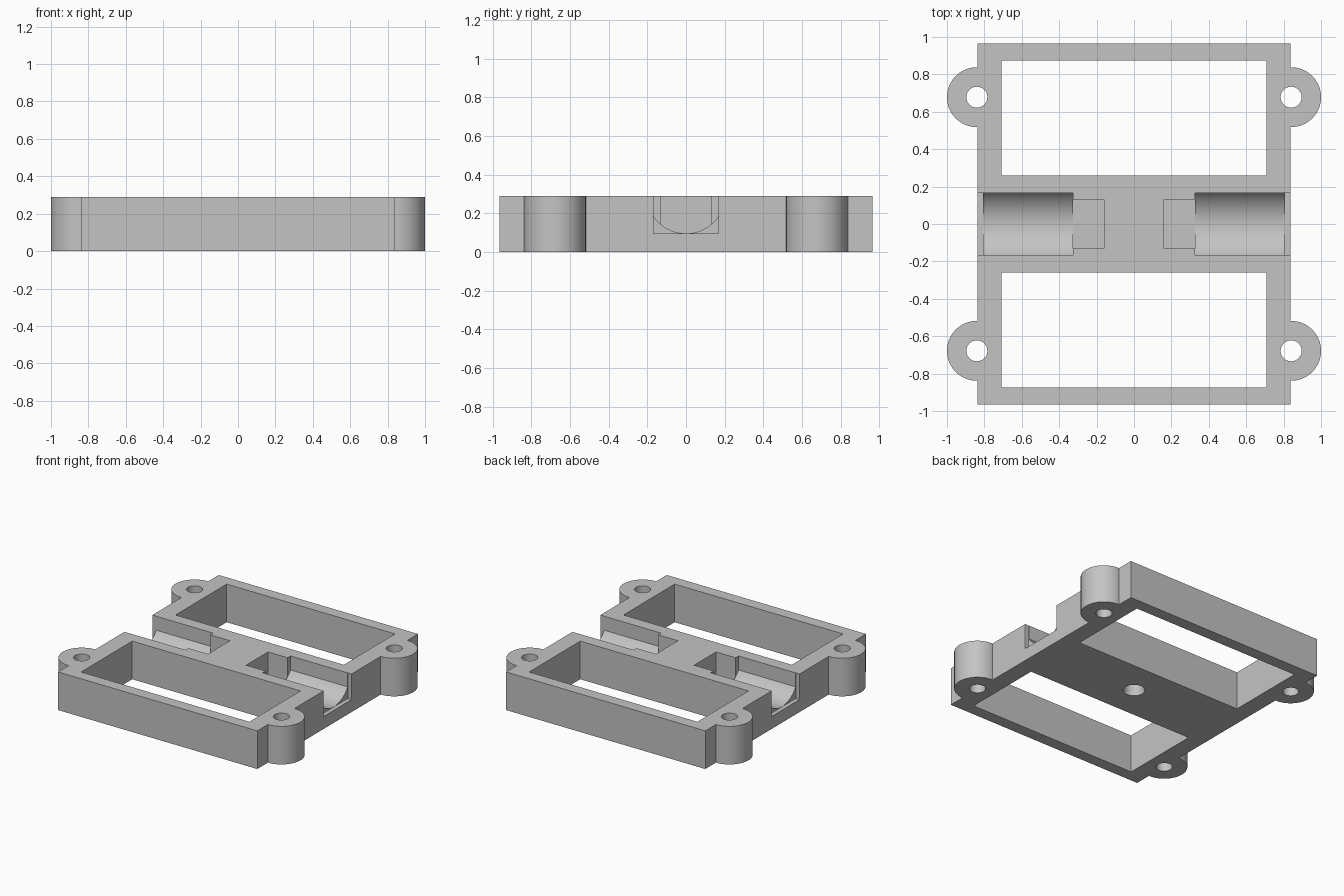
import bpy
import bmesh
from math import sin, cos, asin, pi

if "Cube" in bpy.data.objects:
    bpy.data.objects.remove(bpy.data.objects["Cube"], do_unlink=True)

HEIGHT = 0.29
FLOOR = 0.095

grey = bpy.data.materials.new("plain grey")
grey.use_nodes = True
colour = (0.55, 0.55, 0.55, 1)
grey.diffuse_color = colour
grey.node_tree.nodes["Principled BSDF"].inputs["Base Color"].default_value = colour


def prism(name, rings):
    """Solid through a list of matching rings of points, capped at both ends."""
    bm = bmesh.new()
    loops = [[bm.verts.new(p) for p in ring] for ring in rings]
    n = len(loops[0])
    for low, high in zip(loops, loops[1:]):
        for i in range(n):
            j = (i + 1) % n
            bm.faces.new((low[i], low[j], high[j], high[i]))
    bm.faces.new(loops[0][::-1])
    bm.faces.new(loops[-1])
    bmesh.ops.recalc_face_normals(bm, faces=bm.faces)
    mesh = bpy.data.meshes.new(name)
    bm.to_mesh(mesh)
    bm.free()
    mesh.materials.append(grey)
    obj = bpy.data.objects.new(name, mesh)
    bpy.context.collection.objects.link(obj)
    return obj


def box(name, x0, x1, y0, y1, z0, z1):
    return prism(name, [[(x0, y0, z), (x1, y0, z), (x1, y1, z), (x0, y1, z)]
                        for z in (z0, z1)])


def turned(name, x, y, levels, sides=64):
    """Round solid from (radius, z) levels."""
    return prism(name, [[(x + r * cos(2 * pi * i / sides), y + r * sin(2 * pi * i / sides), z)
                         for i in range(sides)] for r, z in levels])


def cradle(name, side):
    """Trough with a shallow arc floor, running along x."""
    half, radius, steps = 0.167, 0.203, 32
    limit = asin(half / radius)
    section = [(half, 0.5)]
    for i in range(steps + 1):
        a = limit * (1 - 2 * i / steps)
        section.append((radius * sin(a), FLOOR + 0.001 + radius * (1 - cos(a))))
    section.append((-half, 0.5))
    return prism(name, [[(side * x, y, z) for y, z in section] for x in (0.325, 0.82)])


# Main body
body = box("mounting_frame", -0.838, 0.838, -0.965, 0.965, 0, HEIGHT)
joins, cuts = [], []

for sx in (-1, 1):
    # Screw lugs at the corners
    for sy in (-1, 1):
        joins.append(turned("screw_lug", sx * 0.84, sy * 0.678, [(0.16, 0), (0.16, HEIGHT)]))
        cuts.append(turned("screw_hole", sx * 0.84, sy * 0.678, [(0.056, -0.1), (0.056, 0.5)], 48))
    # Inner pocket, curved cradle and square outer end
    xs = sorted((sx * 0.16, sx * 0.326))
    cuts.append(box("inner_pocket", *xs, -0.132, 0.132, FLOOR, 0.5))
    cuts.append(cradle("curved_cradle", sx))
    xs = sorted((sx * 0.806, sx * 0.95))
    cuts.append(box("outer_slot", *xs, -0.168, 0.168, FLOOR, 0.5))

# Large windows
for sy in (-1, 1):
    ys = sorted((sy * 0.26, sy * 0.875))
    cuts.append(box("window", -0.708, 0.708, *ys, -0.1, 0.5))

# Blind hole underneath
cuts.append(turned("centre_hole", 0, 0, [(0.075, -0.1), (0.075, 0.015), (0.068, 0.03), (0.068, 0.2)], 48))

for operation, tools in (("UNION", joins), ("DIFFERENCE", cuts)):
    for tool in tools:
        tool.hide_render = True
        mod = body.modifiers.new(tool.name, "BOOLEAN")
        mod.operation = operation
        mod.solver = "EXACT"
        mod.object = tool

# Bake the cuts and discard the cutters
bpy.context.view_layer.update()
graph = bpy.context.evaluated_depsgraph_get()
baked = bpy.data.meshes.new_from_object(body.evaluated_get(graph))
body.modifiers.clear()
body.data = baked
for tool in joins + cuts:
    bpy.data.objects.remove(tool, do_unlink=True)

bpy.ops.object.select_all(action="DESELECT")
body.select_set(True)
bpy.context.view_layer.objects.active = body
bpy.ops.object.shade_smooth_by_angle(angle=0.5)
